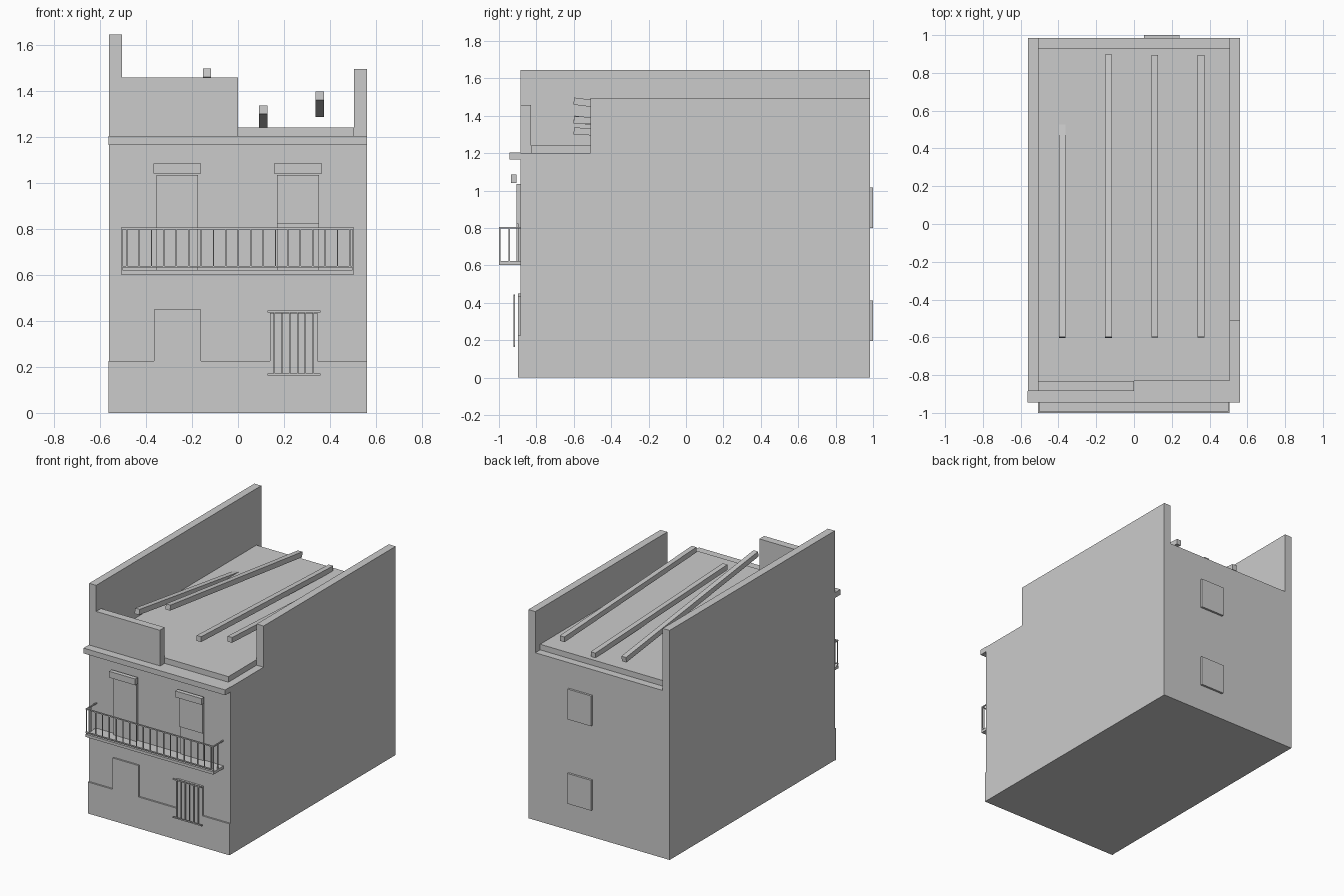
import bpy
from mathutils import Vector

cube = bpy.data.objects.get("Cube")
if cube:
    bpy.data.objects.remove(cube, do_unlink=True)

# Single plain material
grey = bpy.data.materials.new("plain_grey")
grey.use_nodes = True
colour = (0.6, 0.6, 0.6, 1)
grey.diffuse_color = colour
grey.node_tree.nodes["Principled BSDF"].inputs["Base Color"].default_value = colour


def box(name, x, y, z):
    """Box from (low, high) ranges along each axis."""
    centre = [(a + b) / 2 for a, b in (x, y, z)]
    bpy.ops.mesh.primitive_cube_add(size=1, location=centre)
    ob = bpy.context.object
    ob.name = name
    ob.scale = [b - a for a, b in (x, y, z)]
    bpy.ops.object.transform_apply(location=False, rotation=False, scale=True)
    ob.data.materials.append(grey)
    return ob


def bar(name, x, y, z, t=0.003):
    """Thin bar: single numbers are thickened, ranges are kept."""
    spans = [s if isinstance(s, tuple) else (s - t, s + t) for s in (x, y, z)]
    return box(name, *spans)


def beam(name, x, z_front, z_back):
    """Sloping roof beam between two heights of its underside."""
    a, b = Vector((x, -0.6, z_front + 0.02)), Vector((x, 0.895, z_back + 0.02))
    length = (b - a).length
    ob = box(name, (-0.018, 0.018), (-length / 2, length / 2), (-0.019, 0.019))
    ob.location = (a + b) / 2
    ob.rotation_euler = Vector((0, 1, 0)).rotation_difference(b - a).to_euler()


W, IN = 0.56, 0.505          # outer and inner half widths
F, B = -0.885, 0.985         # front and back wall planes
ROOF = 1.2

# Main block, party walls, parapet and roof slab
box("building_body", (-W, W), (F, B), (0, ROOF))
box("tall_side_wall", (-W, -IN), (F, B), (ROOF, 1.645))
box("short_side_wall", (IN, W), (-0.51, B), (ROOF, 1.495))
box("front_parapet", (-IN, 0), (F, -0.83), (ROOF, 1.458))
box("roof_slab", (-IN, IN), (-0.83, 0.93), (ROOF, 1.24))
box("cornice", (-0.563, W), (-0.945, F), (1.165, ROOF + 0.003))

# Loose roof beams
for i, (x, zf, zb) in enumerate([(-0.38, 1.362, 1.148), (-0.135, 1.458, 1.27),
                                 (0.11, 1.298, 1.235), (0.355, 1.358, 1.285)]):
    beam(f"roof_beam_{i + 1}", x, zf, zb)

# Balcony doors with lintels
for side, x0, x1 in (("right", -0.355, -0.173), ("left", 0.17, 0.352)):
    box(f"balcony_door_{side}", (x0, x1), (-0.905, F), (0.82, 1.035))
    depth = -0.905 if side == "right" else -0.895
    box(f"balcony_door_lower_{side}", (x0, x1), (depth, F), (0.62, 0.82))
    box(f"lintel_{side}", (x0 - 0.013, x1 + 0.013), (-0.935, -0.905), (1.04, 1.085))

# Balcony slab and railing
box("balcony_slab", (-0.508, 0.505), (-1.0, F), (0.602, 0.622))
for z in (0.635, 0.801):
    bar("front_rail", (-0.508, 0.505), -0.996, z, 0.004)
for x in (-0.504, 0.501):
    bar("side_rail", x, (-1.0, F), 0.801, 0.004)
    bar("side_baluster", x, -0.945, (0.622, 0.8))
    bar("corner_post", x, -0.996, (0.622, 0.8))
for i in range(19):
    bar("baluster", -0.484 + i * 0.0539, -0.996, (0.632, 0.8))

# Ground floor plinth, door and window
box("plinth", (-0.563, W), (-0.897, F), (0, 0.225))
box("street_door", (-0.365, -0.16), (-0.897, F), (0.225, 0.45))
box("street_window", (0.14, 0.345), (-0.897, F), (0.225, 0.435))

# Window grille
for z in (0.167, 0.44):
    bar("grille_rail", (0.128, 0.358), -0.918, z, 0.004)
for i in range(6):
    bar("grille_bar", 0.157 + i * 0.034, -0.918, (0.167, 0.44))

# Rear windows
for z in (0.195, 0.8):
    box("rear_window", (0.052, 0.24), (B, 1.0), (z, z + 0.217))
